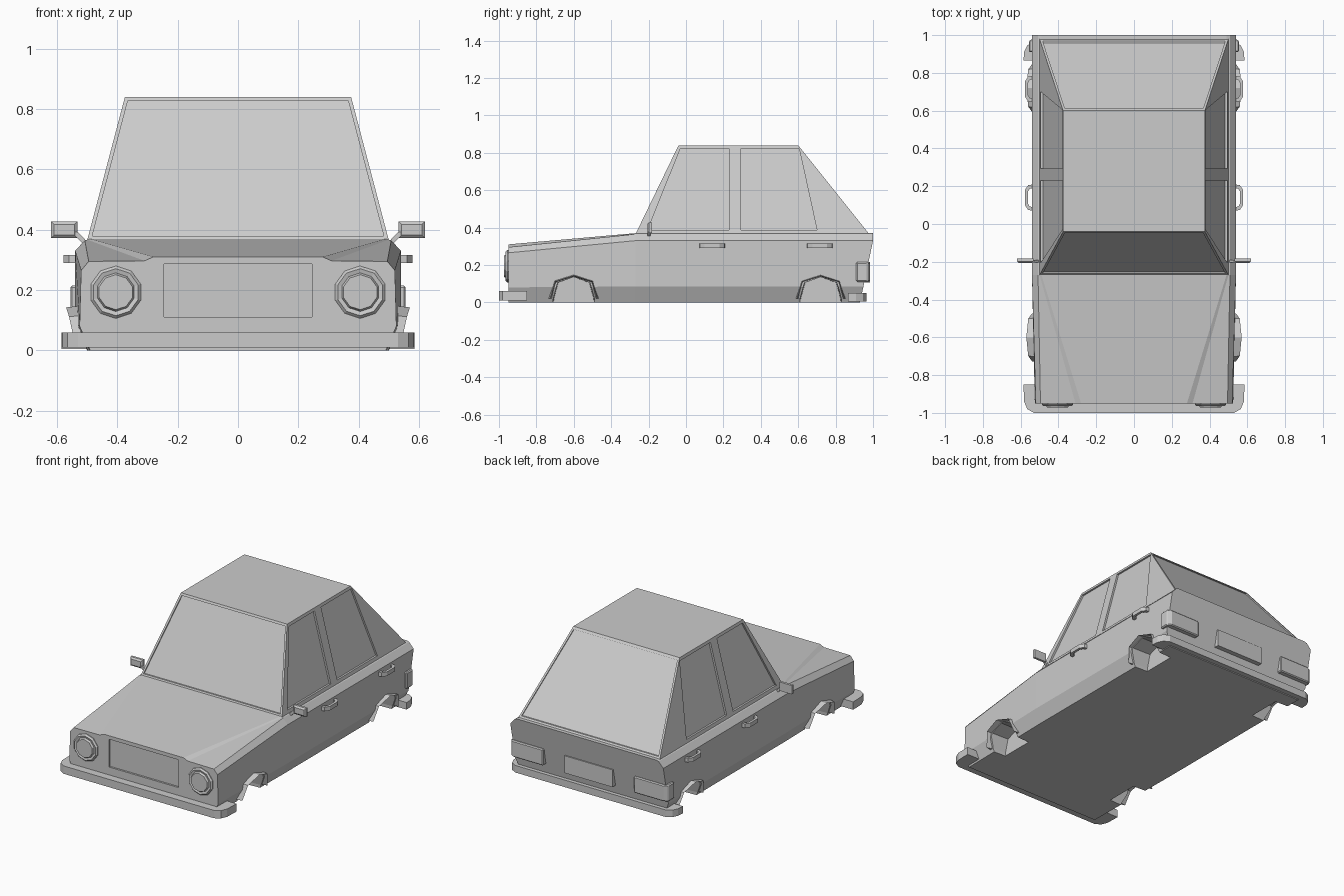
import bpy, bmesh
from math import pi, cos, sin
from mathutils import Vector

if "Cube" in bpy.data.objects:
    bpy.data.objects.remove(bpy.data.objects["Cube"])


def make(name, loops, mirror=False, cutter=False, ring=False):
    """Each item of loops is a list of same-length point loops, skinned in order."""
    bm = bmesh.new()
    for skin in loops:
        rows = [[bm.verts.new(p) for p in row] for row in skin]
        n = len(rows[0])
        for a, b in zip(rows, rows[1:]):
            for i in range(n):
                bm.faces.new((a[i], a[(i + 1) % n], b[(i + 1) % n], b[i]))
        bm.faces.new(rows[0])
        bm.faces.new(rows[-1])
    bmesh.ops.recalc_face_normals(bm, faces=bm.faces)
    me = bpy.data.meshes.new(name)
    bm.to_mesh(me)
    bm.free()
    ob = bpy.data.objects.new(name, me)
    bpy.context.collection.objects.link(ob)
    if mirror:
        ob.modifiers.new("mirror", 'MIRROR')
    if cutter:
        ob.hide_render = True
        ob.display_type = 'WIRE'
    return ob


def slab(pts, vec):
    v = Vector(vec)
    return [[Vector(p) - v for p in pts], [Vector(p) + v for p in pts]]


def box(x0, x1, y0, y1, z0, z1):
    pts = [(x0, y0, z0), (x1, y0, z0), (x1, y1, z0), (x0, y1, z0)]
    return [pts, [(x, y, z1) for x, y, _ in pts]]


def cut(ob, cutter):
    m = ob.modifiers.new("cut", 'BOOLEAN')
    m.object = cutter
    m.operation = 'DIFFERENCE'
    m.solver = 'EXACT'


def bevel(ob, w):
    m = ob.modifiers.new("bevel", 'BEVEL')
    m.width = w
    m.segments = 1


def sym(half, y):
    """Full cross-section from half profile; y is a function of z."""
    return [(x, y(z), z) for x, z in half] + [(-x, y(z), z) for x, z in reversed(half)]


# Lower body lofted from nose, scuttle and tail sections
nose = [(.28, .31), (.31, .297), (.495, .295), (.52, .265), (.525, .08), (.49, 0)]
scuttle = [(.49, .37), (.50, .367), (.508, .365), (.54, .33), (.54, .085), (.50, 0)]
tail_y = lambda z: 1.0 if z > .31 else .93 + .07 * z / .32
body = make("car_body", [[sym(nose, lambda z: -.95), sym(scuttle, lambda z: -.27),
                          sym(scuttle, tail_y)]])

# Wheel wells and grille recess cut from the body
arch = [(-.118, .02), (-.092, .105), (0, .135), (.092, .105), (.118, .02)]
lip = [(-.135, .02), (-.105, .118), (0, .15), (.105, .118), (.135, .02)]
well = [(-.125, -.05)] + arch + [(.125, -.05)]
wheels = (-.60, .72)
wells = make("wheel_well_cutter",
             [[[(.41, c + y * .9, z) for y, z in well], [(.70, c + y, z) for y, z in well]]
              for c in wheels], mirror=True, cutter=True)
cut(body, wells)
cut(body, make("grille_cutter", [box(-.245, .245, -1, -.938, .11, .287)], cutter=True))

# Flared wheel arches
for name, c in zip(("front_arch", "rear_arch"), wheels):
    rows = []
    for (ya, za), (yl, zl), x in zip(arch, lip, (.54, .56, .57, .56, .54)):
        rows.append([(.50, c + yl, zl), (x, c + (ya + yl) / 2, (za + zl) / 2), (.50, c + ya, za)])
    make(name, [rows], mirror=True)

# Cabin
base = [(-.50, -.27, .365), (.50, -.27, .365), (.50, .98, .365), (-.50, .98, .365)]
roof = [(-.375, -.04, .84), (.375, -.04, .84), (.375, .60, .84), (-.375, .60, .84)]
cabin = make("cabin", [[base, roof]])

# Window recesses
side_x = lambda z: .50 - (z - .365) * .125 / .475
side_windows = [[(-.205, .388), (.23, .388), (.23, .822), (-.03, .822)],
                [(.295, .388), (.70, .388), (.605, .822), (.295, .822)]]
cut(cabin, make("side_window_cutter",
                [slab([(side_x(z), y, z) for y, z in w], (.012, 0, 0)) for w in side_windows],
                mirror=True, cutter=True))


def end_window(name, y0, y1):
    """Pane on the sloping front or rear face running from y0 (base) to y1 (roof)."""
    pts = []
    for t, s in ((.03, -1), (.03, 1), (.972, 1), (.972, -1)):
        z = .365 + .475 * t
        pts.append((s * (side_x(z) - .013), y0 + (y1 - y0) * t, z))
    cut(cabin, make(name, [slab(pts, (0, .01, 0))], cutter=True))


end_window("windscreen_cutter", -.27, -.04)
end_window("rear_window_cutter", .98, .60)


# Bumpers
def bumper(name, half, z0, z1):
    plan = half + [(-x, y) for x, y in reversed(half)]
    make(name, [[[(x, y, z) for x, y in plan] for z in (z0, z1)]])


bumper("front_bumper", [(.585, -.85), (.582, -.94), (.565, -.98), (.53, -1.0)], .01, .06)
bumper("rear_bumper", [(.585, .865), (.582, .91), (.565, .945), (.53, .965)], .005, .05)


# Ten-sided headlights with domed lens
def ring(r, y):
    return [(.405 + r * cos(pi * (i + .5) / 5), y, .193 + r * sin(pi * (i + .5) / 5)) for i in range(10)]


make("headlight", [[ring(.087, -.94), ring(.087, -.955), ring(.078, -.964), ring(.064, -.960),
                    ring(.058, -.972)]], mirror=True)

# Tail lights and rear plate
bevel(make("tail_light", [[[(x, y, z) for x, y in
           ((.32, .94), (.32, .985), (.53, .985), (.556, .97), (.556, .91), (.50, .91))]
           for z in (.11, .215)]], mirror=True), .006)
make("rear_plate", [box(-.17, .17, .94, .983, .105, .215)])

# Door handles
half_grip = [(.53, -.07), (.56, -.066), (.578, -.04)]
inner_grip = [(.562, -.03), (.552, -.048), (.53, -.05)]
grip = half_grip + [(x, -y) for x, y in half_grip[::-1]] + \
    [(x, -y) for x, y in inner_grip[::-1]] + inner_grip
grip = half_grip + [(x, -y) for x, y in half_grip[::-1]] + \
    [(x, -y) for x, y in inner_grip[::-1]] + inner_grip
for name, c in (("front_door_handle", .14), ("rear_door_handle", .715)):
    make(name, [[[(x, c + y, z) for x, y in grip] for z in (.29, .316)]], mirror=True)

# Wing mirrors: bent stalk and tapered head
stalk = [(.485, .345), (.505, .345), (.54, .38), (.54, .392), (.53, .392), (.50, .36), (.485, .36)]
make("mirror_stalk", [[[(x, y, z) for x, z in stalk] for y in (-.205, -.19)]], mirror=True)
head = lambda d, y: [(.532 + d, y, .372 + d), (.62 - d, y, .372 + d),
                     (.62 - d, y, .428 - d), (.532 + d, y, .428 - d)]
make("mirror_head", [[head(.010, -.207), head(0, -.198), head(0, -.183)]], mirror=True)
